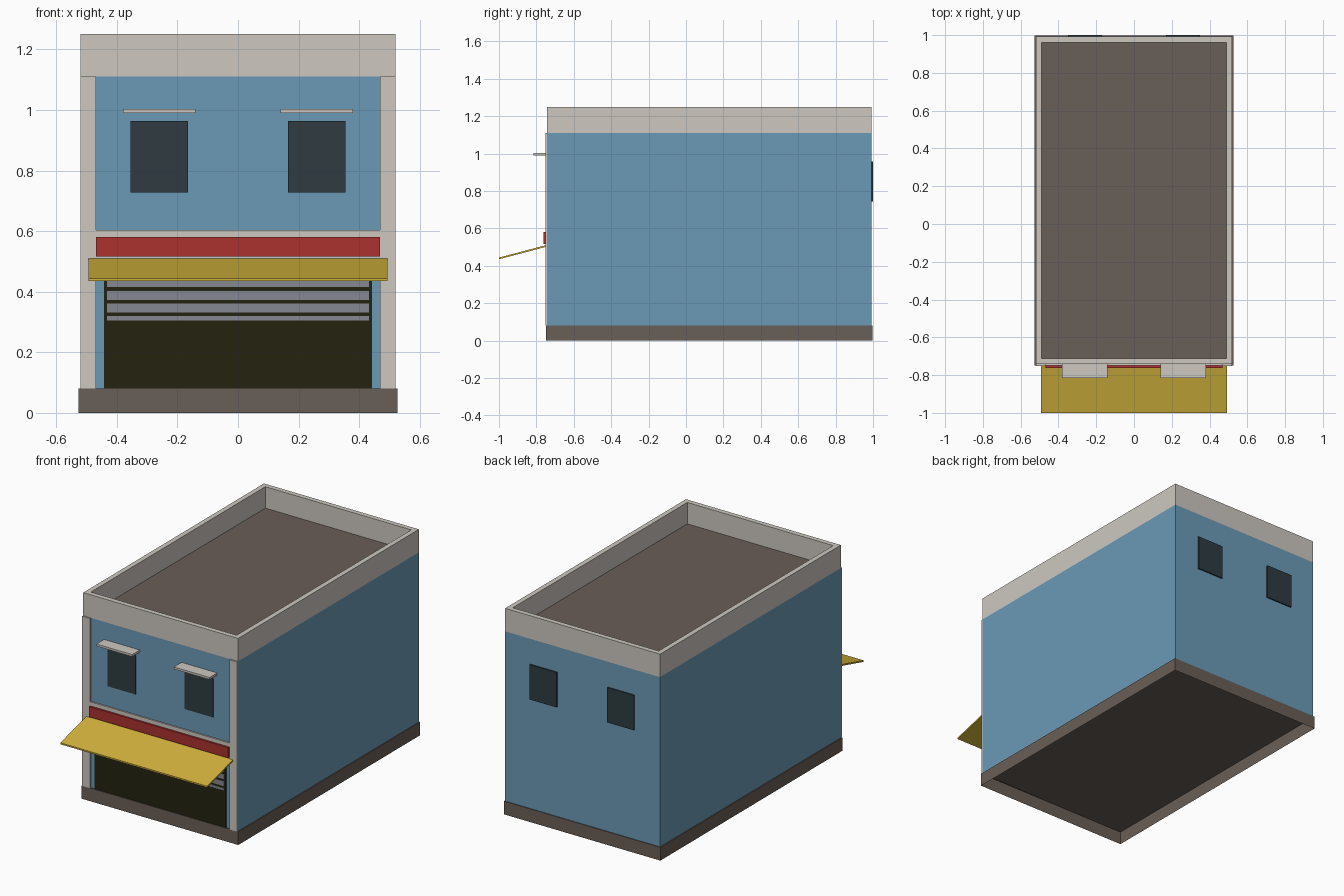
import bpy, bmesh
from mathutils import Vector

if "Cube" in bpy.data.objects:
    bpy.data.objects.remove(bpy.data.objects["Cube"], do_unlink=True)


def linear(c):
    return c / 12.92 if c <= 0.04045 else ((c + 0.055) / 1.055) ** 2.4


def material(name, code):
    rgb = [linear(int(code[i:i + 2], 16) / 255) for i in (0, 2, 4)] + [1]
    mat = bpy.data.materials.new(name)
    mat.use_nodes = True
    mat.diffuse_color = rgb
    mat.node_tree.nodes["Principled BSDF"].inputs["Base Color"].default_value = rgb
    return mat


BLUE = material("blue paint", "6b9ab6")
TRIM = material("pale trim", "cdc8c0")
BROWN = material("brown concrete", "695e57")
RED = material("red sign", "aa322d")
YELLOW = material("yellow awning", "d2b23c")
GLASS = material("dark glass", "2e3b41")
STEEL = material("grey steel", "868993")
DARK = material("dark interior", "232210")


def finish(name, bm, mat):
    bmesh.ops.recalc_face_normals(bm, faces=bm.faces)
    mesh = bpy.data.meshes.new(name)
    bm.to_mesh(mesh)
    bm.free()
    mesh.materials.append(mat)
    obj = bpy.data.objects.new(name, mesh)
    bpy.context.collection.objects.link(obj)
    return obj


def box(name, mat, x, y, z, open_bottom=False):
    """Box from (min, max) ranges on each axis."""
    bm = bmesh.new()
    bmesh.ops.create_cube(bm, size=1)
    for v in bm.verts:
        v.co = Vector([(r[0] + r[1]) / 2 + c * (r[1] - r[0])
                       for c, r in zip(v.co, (x, y, z))])
    bmesh.ops.recalc_face_normals(bm, faces=bm.faces)
    if open_bottom:
        under = [f for f in bm.faces if f.normal.z < -0.9]
        bmesh.ops.delete(bm, geom=under, context='FACES_ONLY')
    return finish(name, bm, mat)


def sym(half):
    return (-half, half)


FRONT, BACK, HALF = -0.742, 0.992, 0.52
EAVES = 1.11

# Main shell: hollow plinth, walls and roof deck
box("plinth", BROWN, sym(0.526), (-0.749, 0.997), (0, 0.08), open_bottom=True)
box("walls", BLUE, sym(HALF), (FRONT, BACK), (0.08, EAVES), open_bottom=True)
box("roof_deck", BROWN, sym(0.5), (-0.72, 0.975), (1.09, 1.12))

# Parapet: a mitred ring of rectangular section
bm = bmesh.new()
rings = []
for inset, z in ((0, EAVES), (0, 1.25), (0.03, 1.25), (0.03, EAVES)):
    xs, y0, y1 = HALF - inset, FRONT + inset, BACK - inset
    corners = ((-xs, y0), (xs, y0), (xs, y1), (-xs, y1))
    rings.append([bm.verts.new((px, py, z)) for px, py in corners])
for i in range(4):
    a, b = rings[i], rings[(i + 1) % 4]
    for j in range(4):
        k = (j + 1) % 4
        bm.faces.new((a[j], a[k], b[k], b[j]))
finish("parapet", bm, TRIM)

# Paired parts: pillars, windows and window hoods
for side, s in (("left", 1), ("right", -1)):
    def span(a, b):
        return tuple(sorted((s * a, s * b)))
    box(side + "_pillar", TRIM, span(0.468, HALF), (-0.752, FRONT), (0.08, EAVES))
    box(side + "_front_window", GLASS, span(0.165, 0.355), (-0.747, FRONT), (0.728, 0.963))
    box(side + "_window_hood", TRIM, span(0.14, 0.38), (-0.815, FRONT), (0.99, 1.003))
    box(side + "_back_window", GLASS, span(0.17, 0.35), (BACK, 1.0), (0.745, 0.957))

# Shopfront: beam, sign, opening and half-raised shutter
box("floor_beam", TRIM, sym(0.468), (-0.75, FRONT), (0.5, 0.604))
box("sign_board", RED, sym(0.468), (-0.762, -0.75), (0.517, 0.58))
box("shop_opening", DARK, sym(0.442), (-0.745, FRONT), (0.08, 0.5))
for i in range(4):
    low = 0.331 + i * 0.042
    box("shutter_slat", STEEL, sym(0.432), (-0.749, -0.745), (low, low + 0.03))
box("shutter_bottom_bar", STEEL, sym(0.432), (-0.749, -0.745), (0.305, 0.319))

# Sloping awning: extruded side profile
bm = bmesh.new()
profile = ((FRONT, 0.512), (-1.0, 0.444), (-1.0, 0.435), (FRONT, 0.503))
face = bm.faces.new([bm.verts.new((-0.493, y, z)) for y, z in profile])
ext = bmesh.ops.extrude_face_region(bm, geom=[face])
moved = [g for g in ext["geom"] if isinstance(g, bmesh.types.BMVert)]
bmesh.ops.translate(bm, verts=moved, vec=(0.986, 0, 0))
finish("awning", bm, YELLOW)
